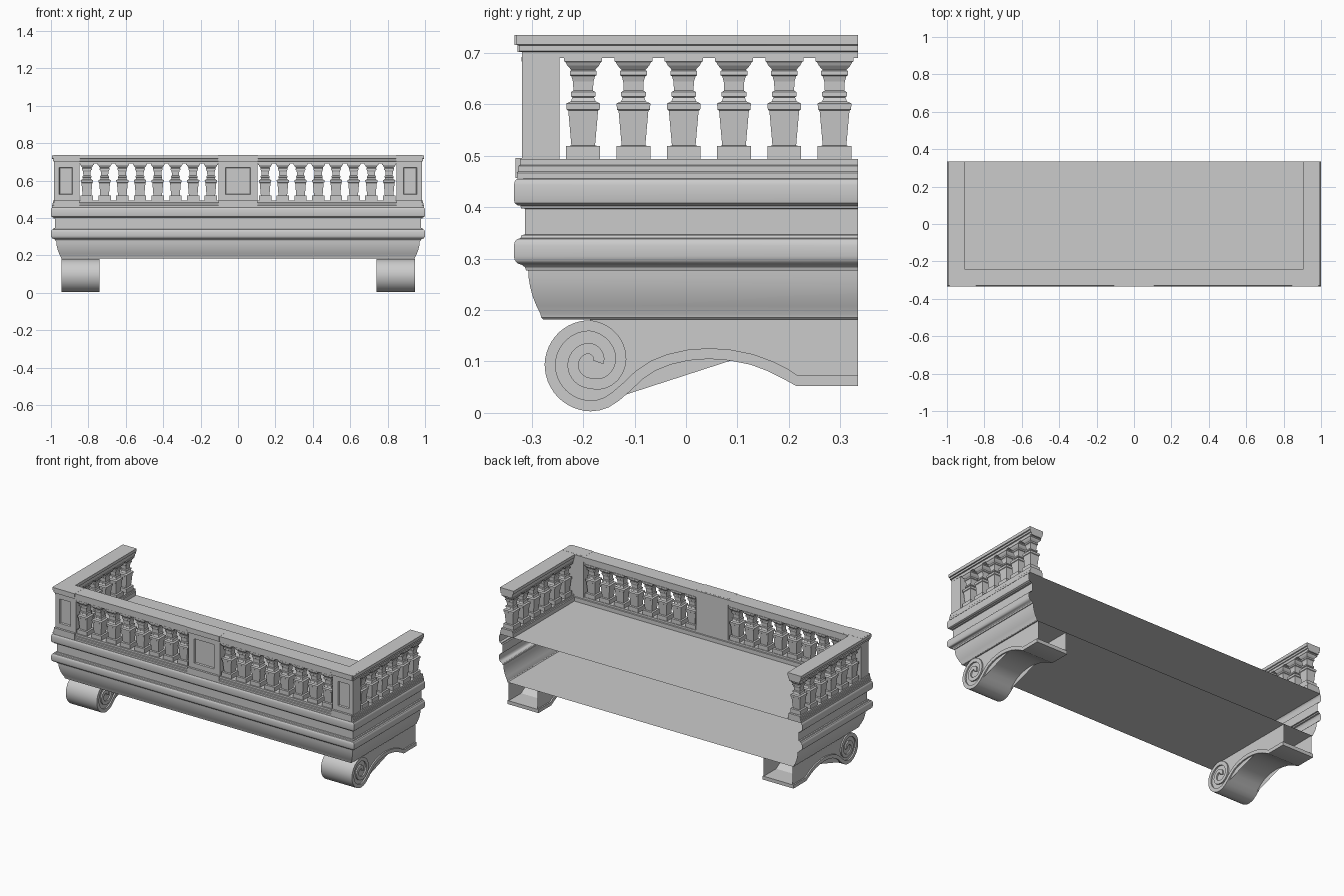
import bpy, bmesh, math
from mathutils import Vector

if "Cube" in bpy.data.objects:
    bpy.data.objects.remove(bpy.data.objects["Cube"])

HX, HY = 1.0, 0.335


def finish(name, bm, smooth=True):
    bmesh.ops.recalc_face_normals(bm, faces=bm.faces[:])
    me = bpy.data.meshes.new(name)
    bm.to_mesh(me)
    bm.free()
    if smooth:
        me.shade_smooth()
        me.set_sharp_from_angle(angle=math.radians(32))
    ob = bpy.data.objects.new(name, me)
    bpy.context.collection.objects.link(ob)
    return ob


def loft(bm, rings, closed=True):
    """Bridge rows of points with quads; returns the vertex rows."""
    rows = [[bm.verts.new(p) for p in r] for r in rings]
    n = len(rows[0])
    for a, b in zip(rows, rows[1:]):
        for i in range(n if closed else n - 1):
            j = (i + 1) % n
            bm.faces.new((a[i], a[j], b[j], b[i]))
    return rows


def u_path(d):
    """Left, front and right side path, set in by d from the outer edge."""
    return [(d - HX, HY), (d - HX, d - HY), (HX - d, d - HY), (HX - d, HY)]


def sweep(name, profile, closed):
    bm = bmesh.new()
    rings = [[(*u_path(d)[k], z) for d, z in profile] for k in range(4)]
    rows = loft(bm, rings, closed)
    if closed:
        bm.faces.new(rows[0])
        bm.faces.new(rows[-1])
    return finish(name, bm)


def box(name, x0, x1, y0, y1, z0, z1):
    bm = bmesh.new()
    rows = loft(bm, [[(x0, y0, z), (x1, y0, z), (x1, y1, z), (x0, y1, z)] for z in (z0, z1)])
    bm.faces.new(rows[0])
    bm.faces.new(rows[1])
    return finish(name, bm, False)


def sheet(name, d, z):
    bm = bmesh.new()
    bm.faces.new([bm.verts.new((*p, z)) for p in u_path(d)])
    return finish(name, bm, False)


# Moulded body: open-backed shell running round three sides
sweep("moulded_body", [
    (0.03, 0.456), (0.006, 0.455), (0.002, 0.451), (0.0, 0.443), (0.0, 0.416), (0.002, 0.408),
    (0.007, 0.404), (0.013, 0.403), (0.014, 0.398), (0.022, 0.397), (0.022, 0.347),
    (0.015, 0.346), (0.013, 0.340), (0.006, 0.338), (0.002, 0.333), (0.0, 0.325), (0.0, 0.305),
    (0.002, 0.297), (0.007, 0.291), (0.013, 0.289), (0.017, 0.287), (0.022, 0.283), (0.024, 0.277),
    (0.028, 0.277), (0.029, 0.262), (0.032, 0.244), (0.037, 0.226), (0.044, 0.208),
    (0.052, 0.192), (0.053, 0.186), (0.057, 0.182)], False)
sheet("deck", 0.03, 0.456)
sheet("underside", 0.057, 0.182)

# Lower and upper rails of the balustrade
sweep("base_rail", [(0.006, 0.456), (0.006, 0.467), (0.009, 0.470), (0.009, 0.480), (0.012, 0.482),
                    (0.012, 0.494), (0.088, 0.494), (0.088, 0.482), (0.093, 0.480), (0.093, 0.456)], True)
sweep("hand_rail", [(0.016, 0.690), (0.016, 0.702), (0.010, 0.704), (0.010, 0.715), (0.005, 0.717),
                    (0.005, 0.735), (0.095, 0.735), (0.095, 0.717), (0.090, 0.715), (0.090, 0.704),
                    (0.086, 0.702), (0.086, 0.690)], True)


# Pedestals with a sunk front panel, plinth and cap
def pedestal(name, x0, x1, p0, p1):
    def rect(a, b, c, d, y):
        return [(a, y, c), (b, y, c), (b, y, d), (a, y, d)]
    yf = -0.319
    bm = bmesh.new()
    rows = loft(bm, [rect(x0, x1, 0.49, 0.706, -0.246), rect(x0, x1, 0.49, 0.706, yf),
                     rect(p0, p1, 0.525, 0.67, yf),
                     rect(p0 + .003, p1 - .003, 0.528, 0.667, yf + 0.008)])
    bm.faces.new(rows[0])
    bm.faces.new(rows[-1])
    finish(name, bm, False)
    box(name + "_plinth", x0, x1, -0.3315, -0.25, 0.457, 0.4955)
    box(name + "_cap_lower", x0, x1, -0.328, -0.25, 0.702, 0.716)
    box(name + "_cap_upper", x0 - .003, x1 + .003, -0.3335, -0.25, 0.716, 0.7355)


pedestal("centre_pedestal", -0.105, 0.105, -0.066, 0.066)
pedestal("right_pedestal", 0.848, 0.983, 0.884, 0.956)
pedestal("left_pedestal", -0.983, -0.848, -0.956, -0.884)

# Square turned balusters, one shared mesh
PROFILE = [(0.033, 0.493), (0.033, 0.519), (0.023, 0.520), (0.029, 0.588), (0.032, 0.590),
           (0.033, 0.602), (0.024, 0.606), (0.021, 0.614), (0.024, 0.616), (0.024, 0.624),
           (0.019, 0.627), (0.020, 0.645), (0.023, 0.655), (0.026, 0.657), (0.026, 0.665),
           (0.023, 0.667), (0.031, 0.676), (0.034, 0.682), (0.037, 0.684), (0.037, 0.692)]
bm = bmesh.new()
ends = loft(bm, [[(-w, -w, z), (w, -w, z), (w, w, z), (-w, w, z)] for w, z in PROFILE])
bm.faces.new(ends[0])
bm.faces.new(ends[-1])
first = finish("baluster", bm, False)
spots = []
for s in (-1, 1):
    spots += [(s * (0.145 + i * 0.0947), -0.283) for i in range(8)]
    spots += [(s * 0.948, -0.2 + i * 0.0978) for i in range(6)]
for i, (x, y) in enumerate(spots):
    ob = first if i == 0 else bpy.data.objects.new("baluster", first.data)
    if i:
        bpy.context.collection.objects.link(ob)
    ob.location = (x, y, 0)

# Scroll brackets: a band that follows the arch and curls into a spiral
ARCH = [(0.335, 0.052), (0.215, 0.052), (0.19, 0.066), (0.16, 0.081), (0.125, 0.094), (0.085, 0.102),
        (0.045, 0.105), (0.005, 0.102), (-0.03, 0.094), (-0.06, 0.082), (-0.085, 0.065),
        (-0.108, 0.043), (-0.13, 0.024), (-0.15, 0.011), (-0.168, 0.005)]
RADII = [0.092, 0.090, 0.085, 0.068, 0.048, 0.0455, 0.041, 0.024]
CY, CZ, BAND, STEPS = -0.185, 0.095, 0.021, 12
outer = [Vector(p) for p in ARCH]
for k in range((len(RADII) - 1) * STEPS + 1):
    t = k / STEPS
    i = min(int(t), len(RADII) - 2)
    f = t - i
    r = RADII[i] * (1 - f) + RADII[i + 1] * f
    a = -math.pi / 2 - t * math.pi / 2
    outer.append(Vector((CY + r * math.cos(a), CZ + r * math.sin(a))))
inner = []
for i, p in enumerate(outer):
    t = (outer[min(i + 1, len(outer) - 1)] - outer[max(i - 1, 0)]).normalized()
    inner.append(p + BAND * Vector((t.y, -t.x)))
top = len(ARCH) + 2 * STEPS


def bracket(side, s):
    x0, x1 = s * 0.740, s * 0.945
    bm = bmesh.new()
    rows = loft(bm, [[(x0, *o), (x1, *o), (x1, *n), (x0, *n)] for o, n in zip(outer, inner)])
    bm.faces.new(rows[0])
    bm.faces.new(rows[-1])
    finish(side + "_bracket_scroll", bm)
    # Recessed side webs, open at the back
    bm = bmesh.new()
    mid = [(o + n) / 2 for o, n in zip(outer[:top + 1], inner)]
    outline = mid + [Vector((mid[-1].x, 0.182)), Vector((HY, 0.182))]
    for x in (x0 + s * 0.008, x1 - s * 0.008):
        f = bm.faces.new([bm.verts.new((x, *p)) for p in outline])
        bmesh.ops.triangulate(bm, faces=[f])
    finish(side + "_bracket_web", bm, False)


bracket("right", 1)
bracket("left", -1)
